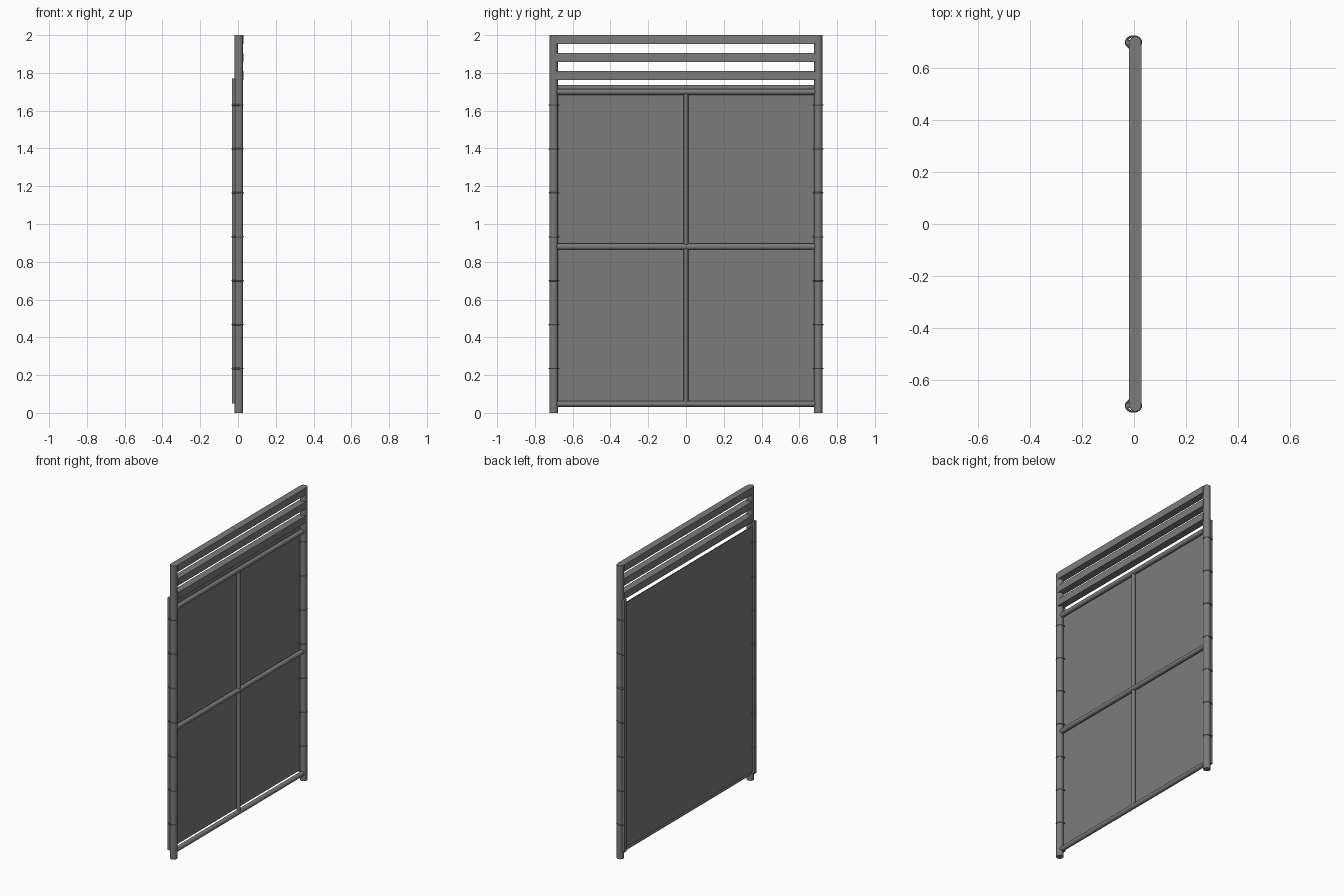
import bpy
from math import pi
from mathutils import Vector

cube = bpy.data.objects.get("Cube")
if cube:
    bpy.data.objects.remove(cube, do_unlink=True)

# Single painted metal colour
metal = bpy.data.materials.new("grey_metal")
metal.use_nodes = True
colour = (0.2, 0.2, 0.2, 1)
metal.diffuse_color = colour
metal.node_tree.nodes["Principled BSDF"].inputs["Base Color"].default_value = colour

AXIS = 0.005      # depth of the frame centre line
POST_Y = 0.70     # half the spacing between posts


def finish(name, smooth=False):
    ob = bpy.context.object
    ob.name = name
    ob.data.materials.append(metal)
    if smooth:
        bpy.ops.object.shade_smooth_by_angle()
    return ob


def tube(name, start, end, radius):
    a, b = Vector(start), Vector(end)
    bpy.ops.mesh.primitive_cylinder_add(
        vertices=24, radius=radius, depth=(b - a).length, location=(a + b) / 2,
        rotation=(b - a).to_track_quat("Z", "Y").to_euler())
    return finish(name, True)


def box(name, low, high):
    a, b = Vector(low), Vector(high)
    bpy.ops.mesh.primitive_cube_add(size=1, location=(a + b) / 2)
    bpy.context.object.scale = b - a
    bpy.ops.object.transform_apply(location=False, rotation=False, scale=True)
    return finish(name)


# Posts, panel edge strips and the ties that hold them together
for side, sign in (("front", -1), ("back", 1)):
    y = sign * POST_Y
    tube(f"{side}_post", (AXIS, y, 0), (AXIS, y, 2), 0.0225)
    box(f"{side}_edge_strip", (-0.033, y - 0.01, 0.05), (-0.016, y + 0.01, 1.77))
    for i in range(7):
        bpy.ops.mesh.primitive_torus_add(
            major_segments=24, minor_segments=8, major_radius=0.0235,
            minor_radius=0.004, location=(-0.002, y, 0.235 + i * 0.2325))
        bpy.context.object.scale.x = 1.2
        bpy.ops.object.transform_apply(location=False, rotation=False, scale=True)
        finish(f"{side}_tie_{i + 1}", True)

# Horizontal rails
for name, z in (("bottom_rail", 0.048), ("middle_rail", 0.88), ("top_rail", 1.70)):
    tube(name, (AXIS, -POST_Y, z), (AXIS, POST_Y, z), 0.016)

# Centre upright
tube("centre_upright", (AXIS, 0, 0.048), (AXIS, 0, 1.70), 0.012)

# Infill sheet behind the rails
box("infill_panel", (-0.019, -POST_Y, 0.064), (-0.015, POST_Y, 1.735))

# Slats above the panel
for i in range(3):
    top = 2.0 - i * 0.095
    box(f"slat_{i + 1}", (AXIS - 0.024, -0.69, top - 0.047),
        (AXIS + 0.024, 0.69, top))
